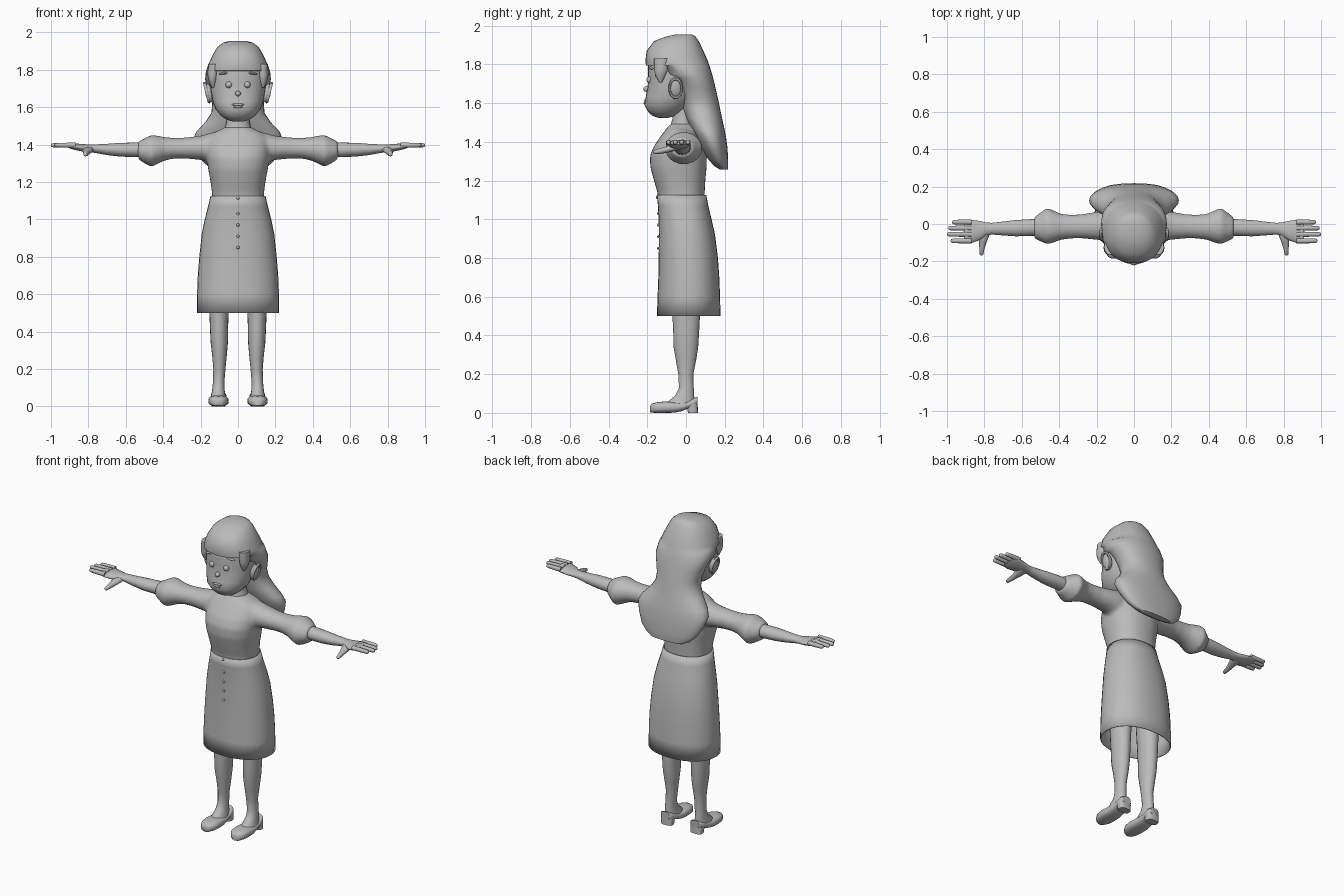
import bpy, bmesh, math
from mathutils import Matrix, Vector

grey = bpy.data.materials.new("soft_grey")
grey.diffuse_color = (0.5, 0.5, 0.5, 1)


def add_rings(bm, rings, axis="z", seg=24, power=2.0, caps=True):
    """Loft ellipses; ring = (position, a_min, a_max, b_min, b_max)."""
    loops = []
    for t, a0, a1, b0, b1 in rings:
        loop = []
        for i in range(seg):
            an = 2 * math.pi * i / seg
            c, s = math.cos(an), math.sin(an)
            u = math.copysign(abs(c) ** (2 / power), c)
            v = math.copysign(abs(s) ** (2 / power), s)
            a = (a0 + a1) / 2 + u * (a1 - a0) / 2
            b = (b0 + b1) / 2 + v * (b1 - b0) / 2
            co = {"x": (t, a, b), "y": (a, t, b), "z": (a, b, t)}[axis]
            loop.append(bm.verts.new(co))
        loops.append(loop)
    for lo, hi in zip(loops, loops[1:]):
        for i in range(seg):
            j = (i + 1) % seg
            bm.faces.new((lo[i], lo[j], hi[j], hi[i]))
    if caps:
        bm.faces.new(loops[0])
        bm.faces.new(loops[-1])


def add_ball(bm, centre, radii, turn=0.0, seg=16):
    m = (Matrix.Translation(centre) @ Matrix.Rotation(turn, 4, "Y")
         @ Matrix.Diagonal((*radii, 1)))
    bmesh.ops.create_uvsphere(bm, u_segments=seg, v_segments=seg // 2 + 2, radius=1, matrix=m)


def finish(name, bm, mirror=False, angle=50):
    bmesh.ops.recalc_face_normals(bm, faces=bm.faces)
    me = bpy.data.meshes.new(name)
    bm.to_mesh(me)
    bm.free()
    me.materials.append(grey)
    ob = bpy.data.objects.new(name, me)
    bpy.context.collection.objects.link(ob)
    bpy.ops.object.select_all(action="DESELECT")
    ob.select_set(True)
    bpy.context.view_layer.objects.active = ob
    bpy.ops.object.shade_smooth_by_angle(angle=math.radians(angle))
    if mirror:
        mod = ob.modifiers.new("mirror", "MIRROR")
        mod.use_mirror_merge = False
    return ob


def loft(name, rings, axis="z", mirror=False, angle=50, **kw):
    bm = bmesh.new()
    add_rings(bm, rings, axis, **kw)
    return finish(name, bm, mirror, angle)


def ball(name, centre, radii, mirror=False, turn=0.0):
    bm = bmesh.new()
    add_ball(bm, centre, radii, turn)
    return finish(name, bm, mirror)


def sym(rows):
    """Rows of (z, half_width, y_front, y_back) to symmetric rings."""
    return [(z, -w, w, f, b) for z, w, f, b in rows]


# Blouse: bodice and puffed sleeves blended into one surface
bm = bmesh.new()
add_rings(bm, sym([(1.09, .138, -.142, .095), (1.14, .139, -.148, .097), (1.2, .147, -.166, .10),
                   (1.27, .16, -.185, .107), (1.33, .168, -.186, .108), (1.38, .172, -.165, .105),
                   (1.43, .165, -.13, .09), (1.46, .14, -.108, .075), (1.48, .095, -.092, .058),
                   (1.495, .07, -.08, .045)]), power=2.3, seg=32)
sleeve = [(.06, -.09, .07, 1.31, 1.475), (.15, -.09, .07, 1.305, 1.462), (.2, -.085, .066, 1.318, 1.447),
          (.28, -.077, .052, 1.325, 1.438), (.34, -.078, .05, 1.325, 1.436),
          (.39, -.085, .055, 1.315, 1.44), (.43, -.1, .072, 1.297, 1.448), (.465, -.11, .088, 1.28, 1.452),
          (.5, -.093, .062, 1.3, 1.433), (.535, -.077, .035, 1.322, 1.417)]
add_rings(bm, sleeve, "x")
add_rings(bm, [(-r[0], *r[1:]) for r in sleeve], "x")
blouse = finish("blouse", bm)
remesh = blouse.modifiers.new("blend", "REMESH")
remesh.mode = "VOXEL"
remesh.voxel_size = 0.011
remesh.use_smooth_shade = True
soft = blouse.modifiers.new("soften", "SMOOTH")
soft.factor = 0.5
soft.iterations = 6

# Skirt with an open hem, and its buttons
skirt = loft("skirt", sym([(.5, .22, -.15, .178), (.6, .219, -.147, .176), (.7, .215, -.143, .172),
                           (.8, .207, -.141, .165), (.92, .194, -.14, .15), (1.0, .178, -.141, .132),
                           (1.07, .16, -.145, .115), (1.125, .147, -.15, .105)]),
             power=2.2, seg=32, caps=False)
thick = skirt.modifiers.new("cloth", "SOLIDIFY")
thick.thickness = 0.006
bm = bmesh.new()
for z in (1.113, 1.03, .97, .91, .85):
    add_ball(bm, (0, -.143 if z < 1.1 else -.15, z), (.008, .006, .008), seg=8)
finish("buttons", bm)

# Legs and feet
loft("leg", [(.04, .062, .148, -.11, .045), (.065, .068, .142, -.085, .045), (.09, .072, .138, -.055, .042),
             (.13, .073, .134, -.036, .04), (.2, .067, .132, -.04, .038), (.27, .06, .138, -.052, .052),
             (.34, .054, .146, -.064, .063), (.42, .053, .15, -.066, .068), (.5, .05, .153, -.07, .072),
             (.8, .035, .165, -.085, .085)], mirror=True, seg=20)

# Shoes: toe-to-back upper with an arched sole, and a block heel
loft("shoe", [(-.185, .09, .12, .004, .036), (-.176, .073, .138, .001, .048), (-.15, .056, .153, 0, .055),
              (-.11, .05, .159, 0, .059), (-.06, .052, .157, .001, .056), (-.02, .058, .151, .01, .055),
              (.015, .06, .148, .024, .062), (.045, .062, .146, .032, .078), (.06, .075, .133, .036, .082)],
     "y", mirror=True, power=2.7, seg=20)
loft("shoe_heel", [(0, .066, .142, .01, .062), (.045, .062, .146, .004, .06)], mirror=True, power=3, angle=40)

# Forearm flowing into the palm
loft("forearm", [(.5, -.064, .026, 1.332, 1.412), (.55, -.063, .026, 1.333, 1.411), (.63, -.066, .021, 1.336, 1.409),
                 (.7, -.061, .013, 1.344, 1.404), (.76, -.056, .006, 1.355, 1.401), (.79, -.062, .008, 1.36, 1.4),
                 (.83, -.088, .017, 1.363, 1.403), (.87, -.102, .022, 1.371, 1.406),
                 (.9, -.102, .022, 1.38, 1.408), (.91, -.095, .016, 1.386, 1.404)],
     "x", mirror=True, seg=20)

# Fingers and thumb
bm = bmesh.new()
for y, tip in ((.01, .972), (-.022, .993), (-.055, 1.0), (-.09, .98)):
    add_rings(bm, [(x, y - r, y + r, 1.397 - r, 1.397 + r)
                   for x, r in ((.87, .014), (.92, .0135), (tip - .012, .012), (tip - .003, .009), (tip, .004))],
              "x", seg=10)
add_rings(bm, [(-.168, .812, .82, 1.342, 1.352), (-.162, .805, .826, 1.337, 1.358), (-.135, .8, .827, 1.338, 1.366),
               (-.1, .789, .828, 1.343, 1.376), (-.06, .773, .835, 1.352, 1.39), (-.03, .77, .83, 1.36, 1.39)],
          "y", seg=12)
finish("fingers", bm, mirror=True)

# Neck and head
loft("neck", sym([(1.44, .085, -.09, .055), (1.485, .072, -.08, .045), (1.52, .062, -.07, .04),
                  (1.6, .062, -.075, .045)]))
loft("head", sym([(1.524, .03, -.145, -.09), (1.533, .062, -.172, -.055), (1.555, .092, -.196, -.015),
                  (1.59, .12, -.215, .02), (1.63, .135, -.208, .045), (1.68, .144, -.198, .06),
                  (1.73, .149, -.196, .07), (1.79, .152, -.196, .075), (1.85, .138, -.185, .065),
                  (1.9, .1, -.14, .03)]), power=2.15, seg=32)

# Ears: a lobe plus a raised rim
bm = bmesh.new()
add_ball(bm, (.155, -.055, 1.675), (.02, .034, .052), turn=.2)
ear_turn = Matrix.Translation((.167, -.053, 1.678)) @ Matrix.Rotation(.25, 4, "Y")
rim = []
for i in range(16):
    a = 2 * math.pi * i / 16
    loop = []
    for k in range(6):
        b = 2 * math.pi * k / 6
        r = 1 + .2 * math.cos(b)
        loop.append(bm.verts.new(ear_turn @ Vector((.009 * math.sin(b), .032 * r * math.cos(a), .05 * r * math.sin(a)))))
    rim.append(loop)
for i in range(16):
    for k in range(6):
        n, m = (i + 1) % 16, (k + 1) % 6
        bm.faces.new((rim[i][k], rim[n][k], rim[n][m], rim[i][m]))
finish("ear", bm, mirror=True)

# Face details
ball("eye", (.049, -.186, 1.72), (.018, .018, .018), mirror=True)
ball("nose", (0, -.204, 1.673), (.015, .017, .015))
ball("upper_lip", (0, -.207, 1.614), (.033, .009, .007))
ball("lower_lip", (0, -.209, 1.601), (.026, .01, .007))
ball("eyebrow", (.068, -.176, 1.782), (.034, .014, .007), mirror=True, turn=.15)

# Hair: crown with fringe, stepping back behind the ears and flaring over the back
loft("hair", sym([(1.955, .04, -.05, .03), (1.945, .08, -.1, .048), (1.92, .112, -.165, .066), (1.87, .14, -.203, .09),
                  (1.82, .162, -.21, .112), (1.795, .17, -.207, .12), (1.79, .172, -.165, .122),
                  (1.75, .176, -.14, .135), (1.73, .172, -.09, .14), (1.68, .156, -.055, .152),
                  (1.62, .138, -.035, .166), (1.57, .142, -.02, .176), (1.52, .175, .0, .187),
                  (1.47, .222, .025, .198), (1.43, .24, .045, .206), (1.37, .222, .075, .214),
                  (1.31, .19, .115, .218), (1.275, .15, .145, .218), (1.257, .11, .175, .216)]),
     power=2.2, seg=32, angle=60)
loft("side_lock", [(1.83, .1, .16, -.165, -.08), (1.77, .108, .163, -.165, -.09), (1.74, .115, .156, -.158, -.105),
                   (1.705, .128, .14, -.137, -.125)], mirror=True, seg=12)
